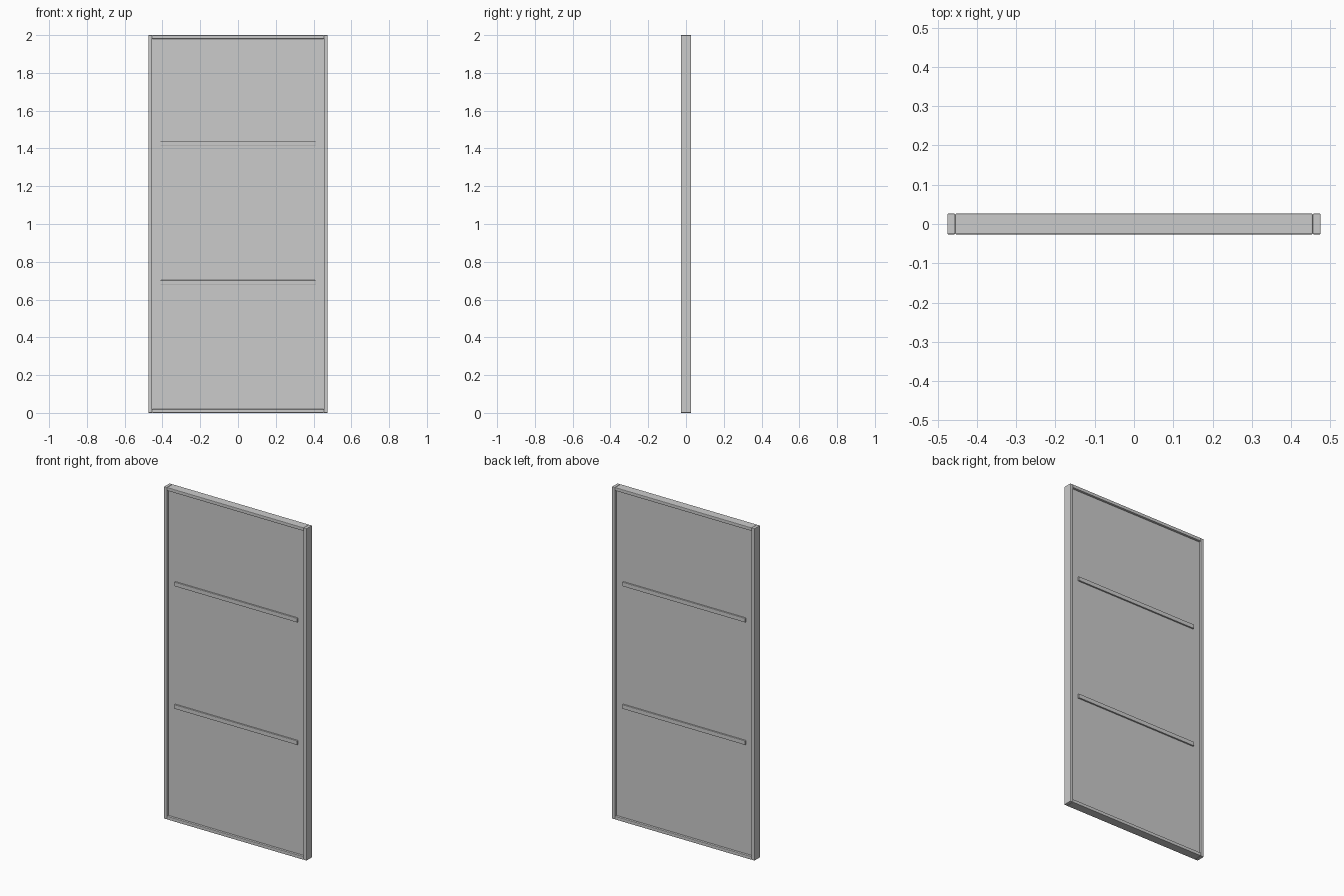
import bpy

if "Cube" in bpy.data.objects:
    bpy.data.objects.remove(bpy.data.objects["Cube"])

W, H, D = 0.95, 2.0, 0.053   # overall door size
T = 0.02                     # frame member thickness


def box(name, centre, size, bevel=0.0):
    bpy.ops.mesh.primitive_cube_add(size=1, location=centre)
    ob = bpy.context.object
    ob.name = name
    ob.scale = size
    bpy.ops.object.transform_apply(location=False, rotation=False, scale=True)
    if bevel:
        mod = ob.modifiers.new("soft_edges", 'BEVEL')
        mod.width = bevel
        mod.segments = 2
    return ob


# side posts run the full height
for side, s in (("left", -1), ("right", 1)):
    box(side + "_post", (s * (W - T) / 2, 0, H / 2), (T, D, H), 0.003)

# top and bottom rails fit between the posts
for end, z in (("bottom", T / 2), ("top", H - T / 2)):
    box(end + "_rail", (0, 0, z), (W - 2 * T, D, T), 0.003)

# recessed flat panel
box("panel", (0, 0, H / 2), (W - 2 * T + 0.01, 0.026, H - 2 * T + 0.01))

# slim horizontal battens on both faces
for level, z in (("lower", 0.69), ("upper", 1.428)):
    for face, s in (("front", -1), ("back", 1)):
        box(f"{level}_{face}_batten", (0, s * 0.0165, z), (0.82, 0.011, 0.025), 0.002)
